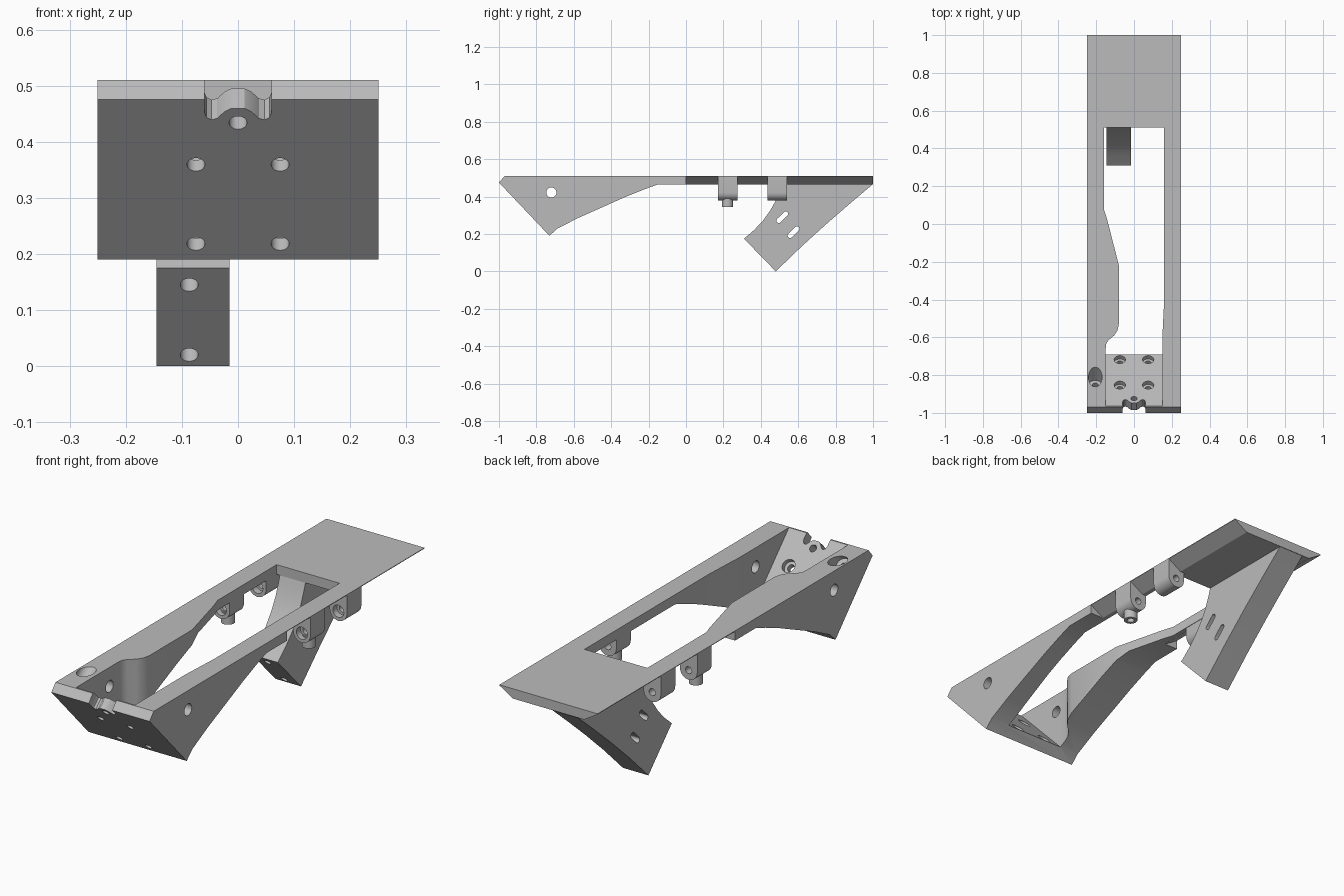
import bpy, bmesh, math
from mathutils import Matrix, Vector

if "Cube" in bpy.data.objects:
    bpy.data.objects.remove(bpy.data.objects["Cube"])

grey = bpy.data.materials.new("matte grey")
grey.use_nodes = True
grey.diffuse_color = (0.5, 0.5, 0.5, 1)
grey.node_tree.nodes["Principled BSDF"].inputs["Base Color"].default_value = (0.5, 0.5, 0.5, 1)


def frame(u, v, w, origin=(0, 0, 0)):
    m = Matrix((u, v, w)).transposed().to_4x4()
    m.translation = Vector(origin)
    return m


X, Y, Z = Vector((1, 0, 0)), Vector((0, 1, 0)), Vector((0, 0, 1))
SIDE = frame(Y, Z, X)
ACROSS = frame(X, Z, Y)
PLAN = frame(X, Y, Z)
# Sloped front plate: s runs up the slope, n points outward
UP = Vector((0, -0.694, 0.72))
OUT = Vector((0, -0.72, -0.694))
PLATE = frame(X, UP, OUT, (0, -0.73, 0.19))


def prism(name, pts, axes, lo, hi):
    """Extrude a closed profile along the third axis of a frame."""
    bm = bmesh.new()
    rings = [[bm.verts.new(axes @ Vector((u, v, w))) for u, v in pts] for w in (lo, hi)]
    bm.faces.new(rings[0])
    bm.faces.new(rings[1])
    for i in range(len(pts)):
        j = (i + 1) % len(pts)
        bm.faces.new((rings[0][i], rings[0][j], rings[1][j], rings[1][i]))
    bmesh.ops.recalc_face_normals(bm, faces=bm.faces)
    mesh = bpy.data.meshes.new(name)
    bm.to_mesh(mesh)
    bm.free()
    mesh.materials.append(grey)
    obj = bpy.data.objects.new(name, mesh)
    bpy.context.collection.objects.link(obj)
    return obj


def arc(cx, cy, r, a0, a1, n=12):
    angles = [math.radians(a0 + (a1 - a0) * i / n) for i in range(n + 1)]
    return [(cx + r * math.cos(a), cy + r * math.sin(a)) for a in angles]


def rod(name, axes, u, v, r, lo, hi):
    return prism(name, arc(u, v, r, 0, 360, 28)[:-1], axes, lo, hi)


def cut(target, *cutters):
    for c in cutters:
        c.hide_render = True
        mod = target.modifiers.new("cut", "BOOLEAN")
        mod.operation, mod.solver, mod.object = "DIFFERENCE", "EXACT", c
        bpy.context.view_layer.objects.active = target
        bpy.ops.object.modifier_apply(modifier=mod.name)
        bpy.data.objects.remove(c)


def finish(obj):
    bpy.ops.object.select_all(action="DESELECT")
    obj.select_set(True)
    bpy.context.view_layer.objects.active = obj
    bpy.ops.object.shade_smooth_by_angle(angle=math.radians(25))


# Main frame
frame_body = prism("main_frame", [
    (-1, 0.475), (-0.97, 0.51), (1, 0.51), (1, 0.465), (-0.15, 0.465), (-0.22, 0.44),
    (-0.32, 0.4), (-0.45, 0.342), (-0.58, 0.284), (-0.69, 0.228), (-0.73, 0.19)], SIDE, -0.25, 0.25)

# Central opening, stopping at the inner face of the front plate
opening = prism("opening", [
    (0.16, 0.51), (-0.16, 0.51), (-0.16, 0.08), (-0.145, 0.035), (-0.09, -0.18), (-0.08, -0.22),
    (-0.08, -0.53), (-0.088, -0.565), (-0.105, -0.59), (-0.135, -0.615), (-0.147, -0.635),
    (-0.15, -0.66), (-0.15, -1.05), (0.15, -1.05), (0.15, -0.6), (0.16, -0.4)], PLAN, 0.1, 0.7)
cut(opening, prism("slab", [(-1.2, 0.756), (-0.5, 0.03), (-1.2, 0.03)], SIDE, -0.4, 0.4))
cut(frame_body, opening)

# Undercut along the outer edge of the rear rails
for s in (-1, 1):
    cut(frame_body, prism("undercut", [
        (s * 0.25, 0.507), (s * 0.18, 0.464), (s * 0.18, 0.4), (s * 0.3, 0.4), (s * 0.3, 0.507)],
        ACROSS, 0, 1.1))

# Wavy notch in the front lip
half = [(0.06, 0.55), (0.06, 0.362), (0.056, 0.349), (0.047, 0.343), (0.037, 0.347),
        (0.024, 0.363), (0.012, 0.371)]
cut(frame_body, prism("notch", half + [(-x, v) for x, v in reversed(half)], PLATE, -0.12, 0.05))

# Countersunk screw holes in the front plate
for x in (-0.075, 0.075):
    for z in (0.218, 0.358):
        v = (z - 0.19) / 0.72
        cut(frame_body, rod("hole", PLATE, x, v, 0.016, -0.15, 0.05),
            rod("counterbore", PLATE, x, v, 0.03, -0.12, -0.03))
cut(frame_body, rod("hole", PLATE, 0, 0.336, 0.016, -0.12, 0.05))

# Cross hole through both side walls and the slanted socket
cut(frame_body, rod("cross_hole", SIDE, -0.72, 0.422, 0.027, -0.4, 0.4))
SOCKET = frame(X, UP, OUT, (-0.205, -0.81, 0.51))
cut(frame_body, rod("socket", SOCKET, 0, 0, 0.036, -0.1, 0.06),
    rod("socket_pilot", SOCKET, 0, 0, 0.016, 0.0, 0.11))
finish(frame_body)

# Rear leg with slots and screw holes
leg = prism("rear_leg", [
    (0.48, 0), (0.62, 0.135), (0.75, 0.253), (0.87, 0.357), (1, 0.467), (1, 0.475), (0.515, 0.475),
    (0.5, 0.43), (0.478, 0.375), (0.45, 0.325), (0.41, 0.27), (0.365, 0.222), (0.31, 0.175)],
    SIDE, -0.145, -0.015)
ALONG = Vector((0, 0.717, 0.697))
DOWN = Vector((0, 0.697, -0.717))
for y, z in ((0.339, 0.145), (0.46, 0.02)):
    cut(leg, rod("leg_hole", frame(X, DOWN, ALONG, (-0.087, y, z)), 0, 0, 0.016, -0.05, 0.23))
for y, z in ((0.515, 0.29), (0.575, 0.21)):
    slot = arc(0.026, 0, 0.013, -90, 90) + arc(-0.026, 0, 0.013, 90, 270)
    cut(leg, prism("slot", slot, frame(ALONG, DOWN, X, (0, y, z)), -0.3, 0.1))
finish(leg)

# Rounded clip mounts under both rails; the forward pair has a hollow nub
for side, s in (("left", 1), ("right", -1)):
    cx = s * 0.206
    shape = [(cx + 0.044, 0.509), (cx - 0.044, 0.509)] + arc(cx, 0.422, 0.044, 180, 360)
    for place, lo, hi in (("front", 0.17, 0.275), ("rear", 0.435, 0.54)):
        mount = prism(f"{side}_{place}_mount", shape, ACROSS, lo, hi)
        cut(mount, rod("bore", ACROSS, cx, 0.422, 0.016, 0.1, 0.6),
            rod("recess", ACROSS, cx, 0.422, 0.028, 0.1, lo + 0.03))
        finish(mount)
    nub = rod(f"{side}_nub", PLAN, cx, 0.222, 0.03, 0.345, 0.4)
    cut(nub, rod("nub_bore", PLAN, cx, 0.222, 0.016, 0.3, 0.385))
    finish(nub)
